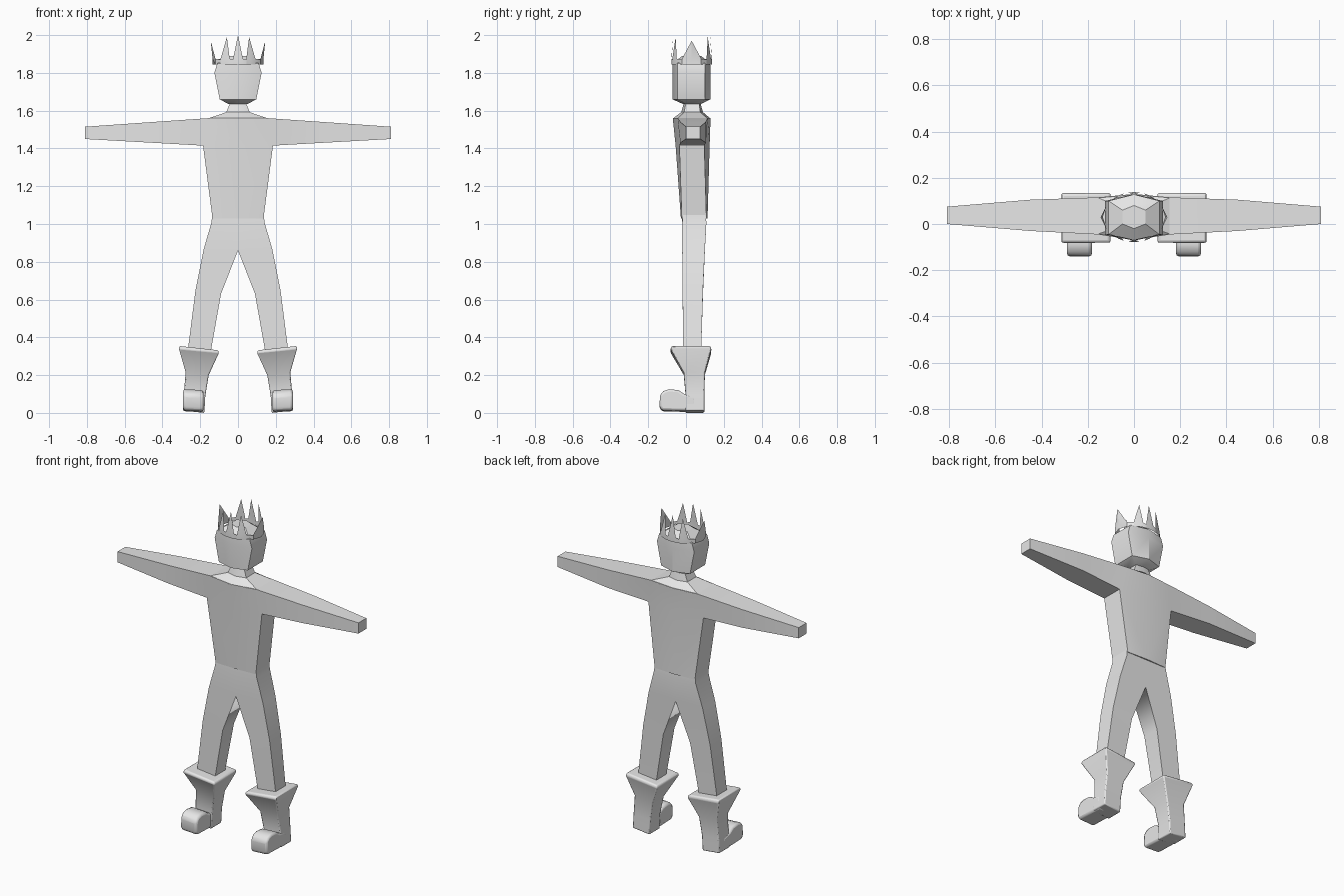
import bpy, bmesh, math

if "Cube" in bpy.data.objects:
    bpy.data.objects.remove(bpy.data.objects["Cube"])

grey = bpy.data.materials.new("light_grey")
grey.diffuse_color = (0.8, 0.8, 0.8, 1)
grey.use_nodes = True
grey.node_tree.nodes["Principled BSDF"].inputs["Base Color"].default_value = grey.diffuse_color


def finish(name, bm, smooth=30, mirror=False, bevel=0):
    bmesh.ops.remove_doubles(bm, verts=bm.verts, dist=0.0005)
    bmesh.ops.recalc_face_normals(bm, faces=bm.faces)
    me = bpy.data.meshes.new(name)
    bm.to_mesh(me)
    bm.free()
    ob = bpy.data.objects.new(name, me)
    bpy.context.collection.objects.link(ob)
    me.materials.append(grey)
    if bevel:
        b = ob.modifiers.new("bevel", 'BEVEL')
        b.width, b.segments, b.limit_method = bevel, 2, 'ANGLE'
        b.angle_limit = math.radians(40)
    if mirror:
        m = ob.modifiers.new("mirror", 'MIRROR')
        m.use_clip = True
    bpy.ops.object.select_all(action='DESELECT')
    ob.select_set(True)
    bpy.context.view_layer.objects.active = ob
    bpy.ops.object.shade_smooth_by_angle(angle=math.radians(smooth))
    return ob


def loft(bm, rings):
    vs = [[bm.verts.new(p) for p in r] for r in rings]
    n = len(vs[0])
    for a, b in zip(vs, vs[1:]):
        for i in range(n):
            j = (i + 1) % n
            bm.faces.new((a[i], a[j], b[j], b[i]))
    bm.faces.new(vs[0])
    bm.faces.new(vs[-1])


def hexring(z, x, side, mid):
    # six-sided ring with a centre point at front and back
    return [(x, side[0], z), (x, side[1], z), (0, mid[1], z),
            (-x, side[1], z), (-x, side[0], z), (0, mid[0], z)]


def garment(name, strips):
    # each rung is a pair of points (x, z, front y, back y)
    bm = bmesh.new()
    for strip in strips:
        for (a, b), (c, d) in zip(strip, strip[1:]):
            for k in (2, 3):
                bm.faces.new([bm.verts.new((p[0], p[k], p[1])) for p in (a, b, d, c)])
    bmesh.ops.remove_doubles(bm, verts=bm.verts, dist=0.0005)
    # close the outline between front and back, except along the centre
    rim = [e for e in bm.edges if e.is_boundary and any(v.co.x > 0.001 for v in e.verts)]
    find = {(round(v.co.x, 3), round(v.co.z, 3), v.co.y > 0.04): v for v in bm.verts}
    for e in rim:
        if e.verts[0].co.y < 0.04:
            a, b = e.verts
            a2, b2 = [find[(round(v.co.x, 3), round(v.co.z, 3), True)] for v in (a, b)]
            bm.faces.new((a, b, b2, a2))
    return finish(name, bm, 30, True)


# shirt with arms
o4, o3 = (.16, 1.56, -.045, .115), (.185, 1.415, -.035, .097)
garment("shirt", [
    [(o4, (0, 1.56, -.07, .13)),
     (o3, (0, 1.415, -.055, .125)),
     ((.135, 1.03, -.022, .108), (0, 1.03, -.027, .114))],
    [(o4, o3),
     ((.45, 1.54, -.03, .105), (.45, 1.43, -.03, .105)),
     ((.81, 1.515, 0, .075), (.81, 1.45, 0, .075))]])

# trousers
garment("trousers", [
    [((.135, 1.08, -.015, .1), (0, 1.08, -.015, .1)),
     ((.14, 1.01, -.02, .108), (0, 1.01, -.022, .108)),
     ((.182, .865, -.02, .1), (0, .86, -.02, .1)),
     ((.225, .65, -.018, .09), (.09, .63, -.018, .09)),
     ((.267, .32, -.015, .08), (.145, .32, -.015, .08))]])

# neck and sloping collar
bm = bmesh.new()
loft(bm, [hexring(1.558, .16, (-.045, .115), (-.07, .13)),
          hexring(1.592, .062, (-.01, .075), (-.025, .09)),
          hexring(1.645, .04, (0, .07), (-.01, .075))])
finish("neck", bm)

# head
bm = bmesh.new()
loft(bm, [hexring(1.635, .05, (0, .07), (-.015, .08)),
          hexring(1.66, .097, (-.045, .1), (-.072, .13)),
          hexring(1.8, .125, (-.045, .1), (-.072, .13)),
          hexring(1.85, .11, (-.045, .1), (-.07, .128)),
          hexring(1.89, .05, (0, .06), (-.02, .08))])
finish("head", bm)

# crown: band with eight spikes, each given as (start, tip, end) angle and tip height
bm = bmesh.new()
half = [(-28, 0, 28, 1.97), (47, 61, 71, 1.99), (79, 90, 101, 2.0), (109, 119, 133, 1.99)]
spikes = half + [(a + 180, t + 180, b + 180, h) for a, t, b, h in half]


def crown_point(deg, z, r=1.0):
    a = math.radians(deg)
    return bm.verts.new((.135 * r * math.cos(a), .03 + .108 * r * math.sin(a), z))


for i, (a, t, b, h) in enumerate(spikes):
    nxt = spikes[(i + 1) % 8][0]
    nxt += 360 if nxt < b else 0
    lean = 1.07 if t % 180 == 0 else 0.9
    bm.faces.new((crown_point(a, 1.845), crown_point(t, 1.845), crown_point(b, 1.845),
                  crown_point(b, 1.875), crown_point(t, 1.875), crown_point(a, 1.875)))
    for p, q in ((a, t), (t, b)):
        bm.faces.new((crown_point(p, 1.875), crown_point(q, 1.875), crown_point(t, h, lean)))
    bm.faces.new((crown_point(b, 1.845), crown_point(nxt, 1.845),
                  crown_point(nxt, 1.87), crown_point(b, 1.875)))
finish("crown", bm)

# boot shafts with flared cuffs: (inner x, outer x, inner z, outer z, front y, back y)
bm = bmesh.new()
rings = [(.178, .292, 0, .012, -.005, .097), (.173, .287, .09, .1, -.002, .097),
         (.155, .277, .2, .215, -.012, .1), (.1, .313, .32, .34, -.083, .135),
         (.108, .31, .332, .354, -.075, .128)]
loft(bm, [[(a, f, za), (b, f, zb), (b, k, zb), (a, k, za)] for a, b, za, zb, f, k in rings])
finish("boot_shafts", bm, 30, True, .006)

# boot toes
bm = bmesh.new()
profile = [(.05, .003), (-.13, .008), (-.14, .03), (-.138, .09), (-.12, .11),
           (-.09, .12), (-.04, .115), (-.01, .095), (.05, .08)]
loft(bm, [[(x, y, z + dz) for y, z in profile] for x, dz in ((.182, 0), (.29, .006))])
finish("boot_toes", bm, 40, True, .012)
